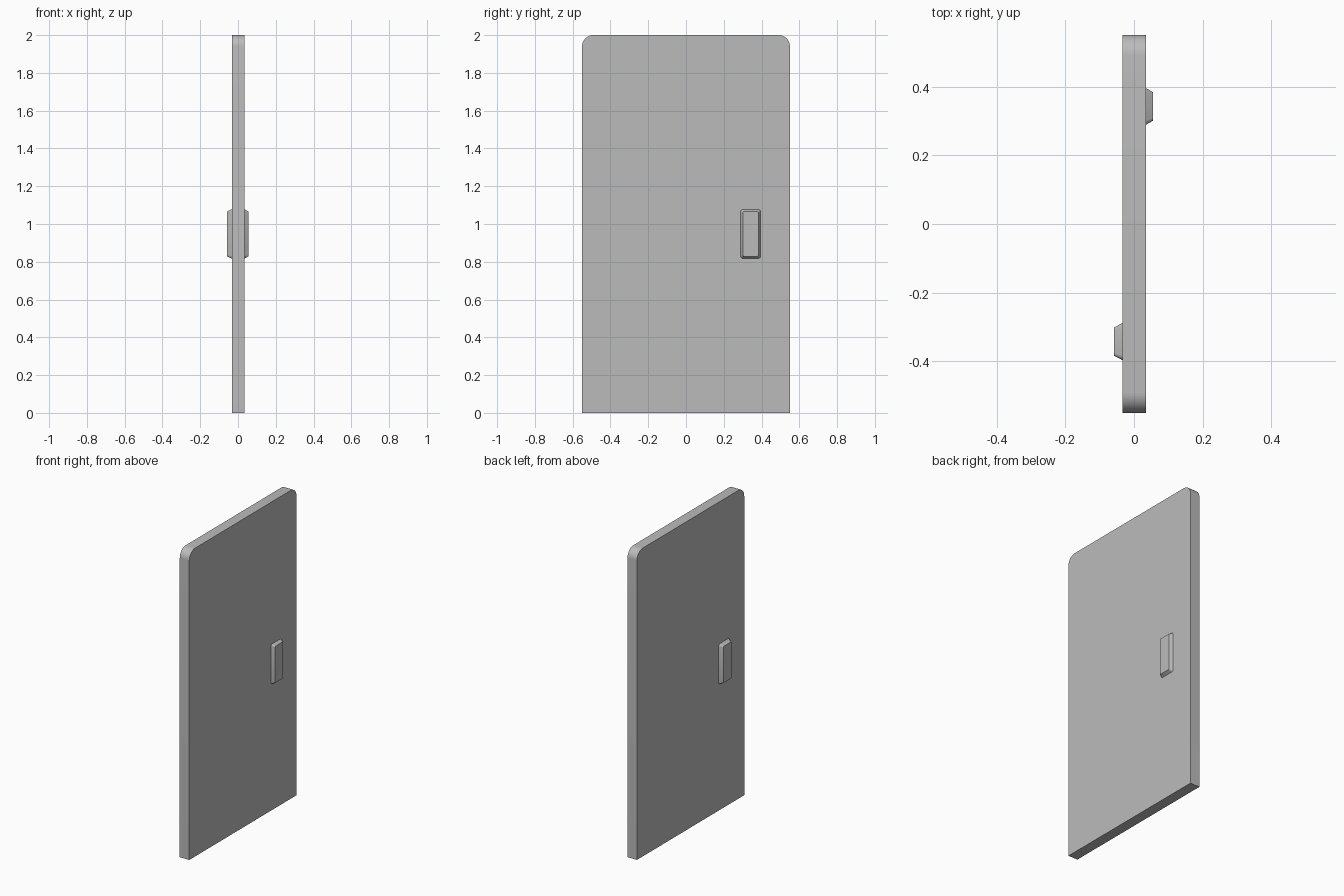
import bpy
import bmesh
from math import sin, cos, pi, radians

cube = bpy.data.objects.get("Cube")
if cube:
    bpy.data.objects.remove(cube, do_unlink=True)

grey = bpy.data.materials.new("plain grey")
grey.use_nodes = True
grey.diffuse_color = (0.5, 0.5, 0.5, 1)
grey.node_tree.nodes["Principled BSDF"].inputs["Base Color"].default_value = grey.diffuse_color


def rounded_outline(y0, y1, z0, z1, top, bottom, steps):
    """Rectangle in the y-z plane with rounded top and bottom corners."""
    corners = [(y1, z1, -1, -1, top), (y0, z1, 1, -1, top),
               (y0, z0, 1, 1, bottom), (y1, z0, -1, 1, bottom)]
    points = []
    for i, (y, z, sy, sz, r) in enumerate(corners):
        if r == 0:
            points.append((y, z))
            continue
        for k in range(steps + 1):
            a = (i + k / steps) * pi / 2
            points.append((y + sy * r + r * cos(a), z + sz * r + r * sin(a)))
    return points


def loft(name, x_a, outline_a, x_b, outline_b):
    """Closed solid between two matching outlines."""
    bm = bmesh.new()
    a = [bm.verts.new((x_a, y, z)) for y, z in outline_a]
    b = [bm.verts.new((x_b, y, z)) for y, z in outline_b]
    bm.faces.new(a)
    bm.faces.new(b)
    for i in range(len(a)):
        j = (i + 1) % len(a)
        bm.faces.new((a[i], a[j], b[j], b[i]))
    bmesh.ops.recalc_face_normals(bm, faces=bm.faces)
    mesh = bpy.data.meshes.new(name)
    bm.to_mesh(mesh)
    bm.free()
    mesh.materials.append(grey)
    obj = bpy.data.objects.new(name, mesh)
    bpy.context.collection.objects.link(obj)
    bpy.ops.object.select_all(action="DESELECT")
    obj.select_set(True)
    bpy.context.view_layer.objects.active = obj
    bpy.ops.object.shade_smooth_by_angle(angle=radians(30))


# Door slab with rounded top corners
slab = rounded_outline(-0.55, 0.55, 0, 2, 0.06, 0, 10)
loft("door_panel", -0.033, slab, 0.035, slab)

# Tapered handle on each face, near opposite edges
for name, side, x_in, x_out, y in (("left_handle", 1, 0.03, 0.056, 0.342),
                                   ("right_handle", -1, 0.03, 0.058, 0.342)):
    yc = side * y
    base = rounded_outline(yc - 0.056, yc + 0.056, 0.815, 1.08, 0.014, 0.014, 4)
    face = rounded_outline(yc - 0.041, yc + 0.041, 0.829, 1.066, 0.007, 0.007, 4)
    loft(name, side * x_in, base, side * x_out, face)
